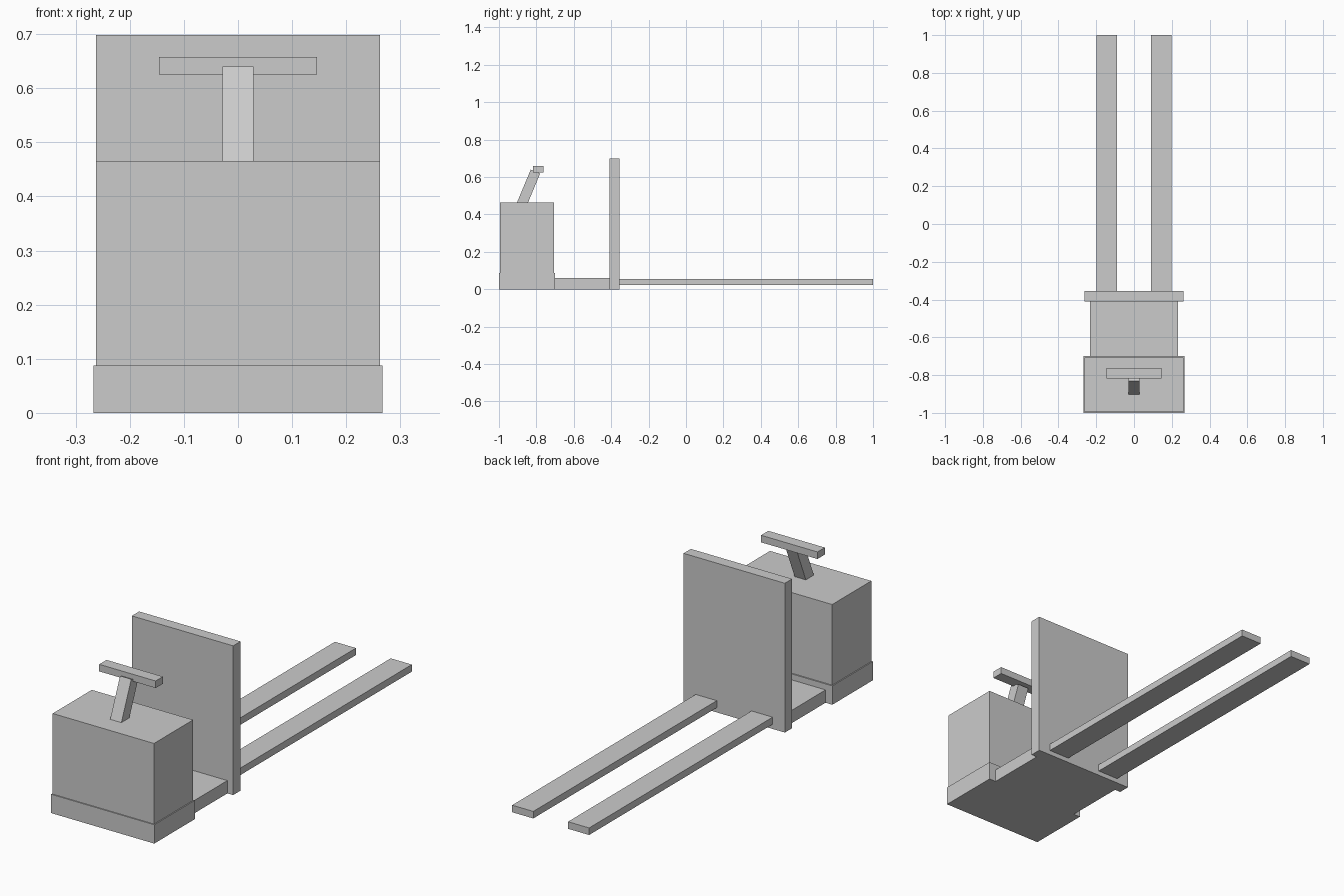
import bpy, bmesh

if "Cube" in bpy.data.objects:
    bpy.data.objects.remove(bpy.data.objects["Cube"])


def prism(name, profile, x0, x1):
    """Extrude a (y, z) profile along x from x0 to x1."""
    bm = bmesh.new()
    face = bm.faces.new([bm.verts.new((x0, y, z)) for y, z in profile])
    ext = bmesh.ops.extrude_face_region(bm, geom=[face])
    verts = [v for v in ext["geom"] if isinstance(v, bmesh.types.BMVert)]
    bmesh.ops.translate(bm, verts=verts, vec=(x1 - x0, 0, 0))
    bmesh.ops.recalc_face_normals(bm, faces=bm.faces)
    mesh = bpy.data.meshes.new(name)
    bm.to_mesh(mesh)
    bm.free()
    obj = bpy.data.objects.new(name, mesh)
    bpy.context.collection.objects.link(obj)
    return obj


def box(name, x, y, z):
    return prism(name, [(y[0], z[0]), (y[1], z[0]), (y[1], z[1]), (y[0], z[1])], *x)


# Drive unit: wide skirt with the motor housing on top
box("base_skirt", (-0.267, 0.267), (-1.0, -0.70), (0.0, 0.088))
box("motor_housing", (-0.262, 0.262), (-0.995, -0.706), (0.08, 0.465))

# Standing platform and upright load guard
box("standing_platform", (-0.232, 0.232), (-0.705, -0.405), (0.0, 0.06))
box("load_guard", (-0.262, 0.262), (-0.41, -0.356), (0.0, 0.698))

# Leaning steering column and its crossbar
prism("steering_column",
      [(-0.904, 0.463), (-0.845, 0.463), (-0.780, 0.619), (-0.830, 0.640)],
      -0.029, 0.029)
box("steering_handle", (-0.146, 0.146), (-0.817, -0.763), (0.625, 0.658))

# Pair of forks, one mirrored across the centre
fork = box("forks", (0.09, 0.199), (-0.36, 1.0), (0.022, 0.055))
fork.modifiers.new("mirror", 'MIRROR').use_axis[0] = True
